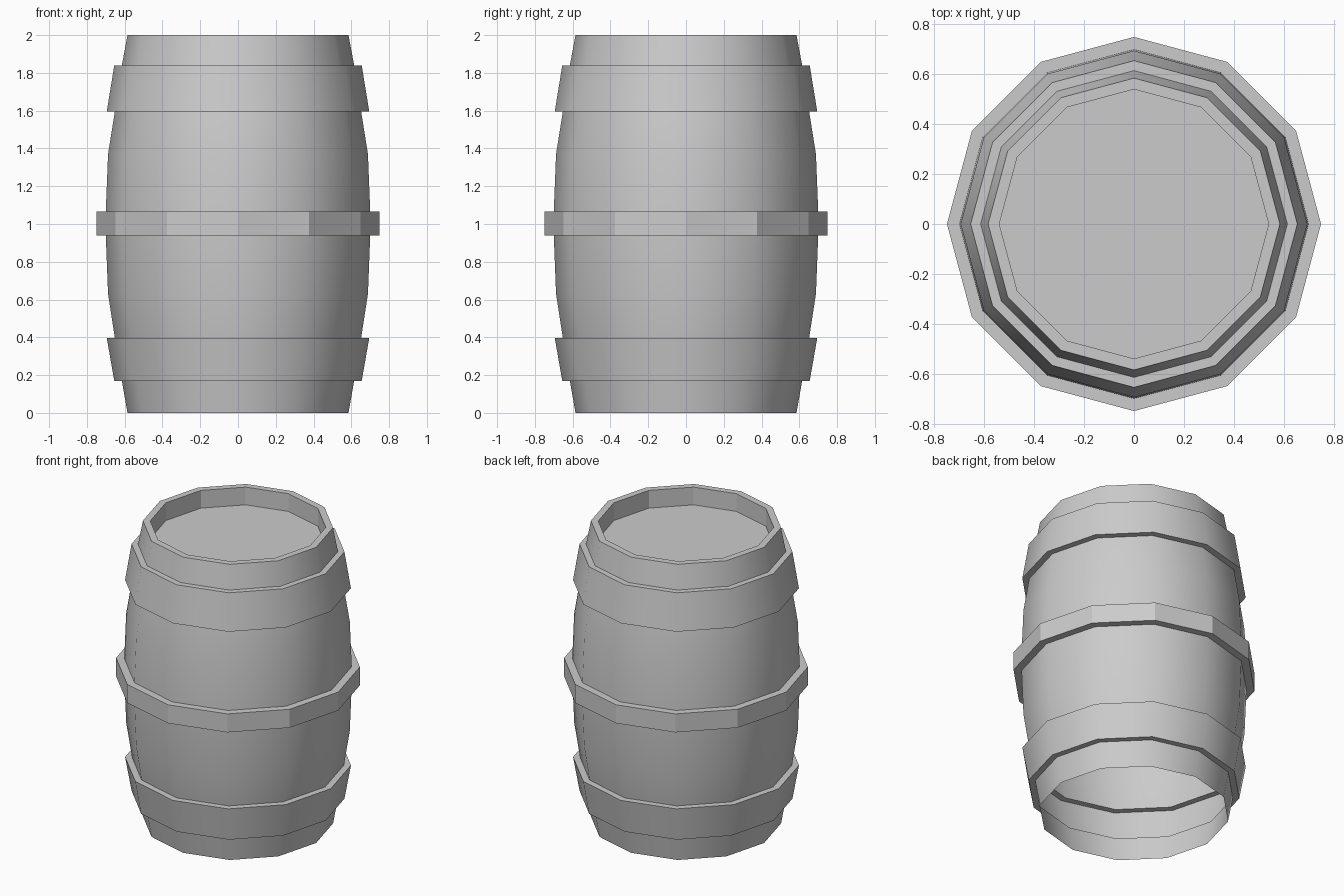
import bpy, bmesh
from math import cos, sin, tau, radians

if "Cube" in bpy.data.objects:
    bpy.data.objects.remove(bpy.data.objects["Cube"])

SIDES = 12


def revolve(name, profile, smooth=True, cap=False):
    """Spin an (r, z) profile, listed bottom-up, into a 12-sided open shell."""
    bm = bmesh.new()
    rings = [[bm.verts.new((r * cos(tau * k / SIDES), r * sin(tau * k / SIDES), z))
              for k in range(SIDES)] for r, z in profile]
    for lo, hi in zip(rings, rings[1:]):
        for k in range(SIDES):
            n = (k + 1) % SIDES
            bm.faces.new((lo[k], lo[n], hi[n], hi[k]))
    if cap:
        bm.faces.new(rings[-1])
    bm.normal_update()
    for f in bm.faces:
        f.smooth = smooth
    for e in bm.edges:
        if len(e.link_faces) == 2:
            e.smooth = e.calc_face_angle() < radians(40)
    mesh = bpy.data.meshes.new(name)
    bm.to_mesh(mesh)
    bm.free()
    obj = bpy.data.objects.new(name, mesh)
    bpy.context.collection.objects.link(obj)
    return obj


def flip(profile):
    """Mirror a profile about mid-height, keeping bottom-up order."""
    return [(r, 2 - z) for r, z in reversed(profile)]


# Stave sections and sloped hoops, mirrored top and bottom
stave_end = [(0.585, 0), (0.615, 0.17)]
hoop = [(0.615, 0.17), (0.655, 0.17), (0.695, 0.397), (0.652, 0.397)]
staves = [(0.652, 0.397), (0.688, 0.63), (0.70, 0.94)]
top_hoop = [(0.652, 1.595), (0.695, 1.595), (0.655, 1.84), (0.615, 1.84)]

revolve("bottom_stave_end", stave_end)
revolve("bottom_hoop", hoop)
revolve("lower_staves", staves)
revolve("upper_staves", [(0.70, 1.065), (0.688, 1.37), (0.652, 1.595)])
revolve("top_hoop", top_hoop)
revolve("top_stave_end", [(0.615, 1.84), (0.585, 2)])

# Flat-faced middle hoop
revolve("middle_hoop", [(0.70, 0.94), (0.75, 0.94), (0.75, 1.065), (0.70, 1.065)], smooth=False)

# Rim and recessed lid; the underside stays open
revolve("rim_and_lid", [(0.585, 2), (0.54, 2), (0.54, 1.88)], smooth=False, cap=True)
